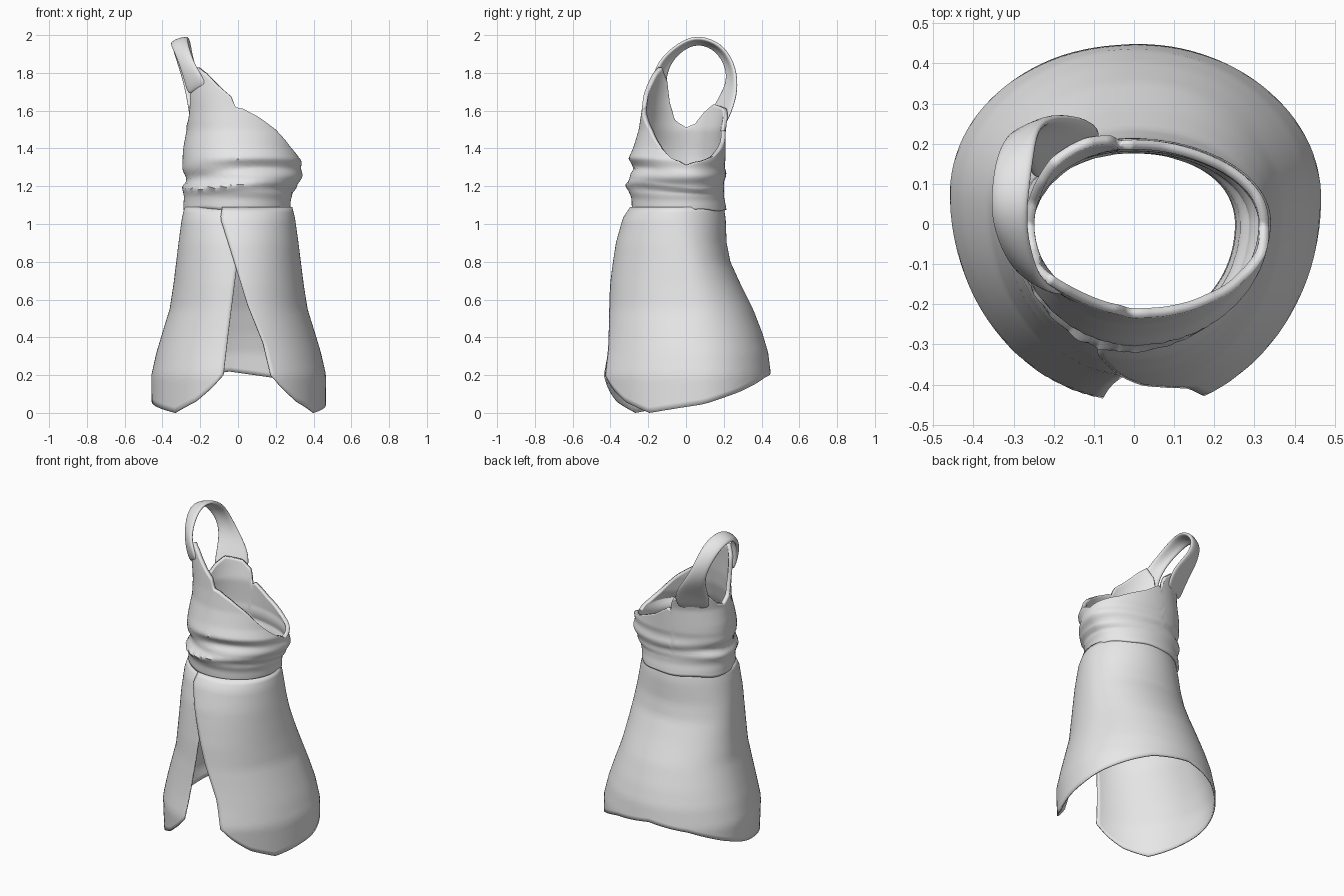
import bpy
from math import sin, cos, asin, radians, pi

cube = bpy.data.objects.get("Cube")
if cube:
    bpy.data.objects.remove(cube)

cloth = bpy.data.materials.new("grey_cloth")
cloth.use_nodes = True
cloth.diffuse_color = (0.8, 0.8, 0.8, 1)
cloth.node_tree.nodes["Principled BSDF"].inputs["Base Color"].default_value = (0.8, 0.8, 0.8, 1)


def lerp(table, x):
    """Read a sorted (position, value) table with straight steps."""
    if x <= table[0][0]:
        return table[0][1]
    for (a, va), (b, vb) in zip(table, table[1:]):
        if x <= b:
            return va + (vb - va) * (x - a) / (b - a)
    return table[-1][1]


def column(table, k):
    return [(row[0], row[k]) for row in table]


def sheet(name, point, cols, rows, thickness, closed=False, subdivide=0):
    """Cloth sheet from point(s, v), with s counter-clockwise and v upward."""
    verts = [point(i / cols, j / rows) for j in range(rows + 1)
             for i in range(cols if closed else cols + 1)]
    n = cols if closed else cols + 1
    faces = [(j * n + i, j * n + (i + 1) % n, (j + 1) * n + (i + 1) % n, (j + 1) * n + i)
             for j in range(rows) for i in range(cols)]
    mesh = bpy.data.meshes.new(name)
    mesh.from_pydata(verts, [], faces)
    mesh.materials.append(cloth)
    obj = bpy.data.objects.new(name, mesh)
    bpy.context.collection.objects.link(obj)
    solid = obj.modifiers.new("thickness", "SOLIDIFY")
    solid.thickness = thickness
    solid.offset = -1
    if subdivide:
        sub = obj.modifiers.new("soften", "SUBSURF")
        sub.levels = sub.render_levels = subdivide
    bpy.ops.object.select_all(action="DESELECT")
    obj.select_set(True)
    bpy.context.view_layer.objects.active = obj
    bpy.ops.object.shade_smooth_by_angle(angle=radians(50))
    return obj


# Skirt: height, half width, front y, back y, centre y
SKIRT = [(0, .46, -.44, .45, .07), (.2, .462, -.455, .45, .07), (.32, .435, -.43, .435, .06),
         (.42, .405, -.415, .405, .05), (.55, .365, -.4, .355, .04), (.68, .345, -.39, .29, .02),
         (.8, .33, -.375, .235, 0), (.9, .318, -.36, .215, -.02), (1.03, .3, -.325, .21, -.04),
         (1.09, .285, -.285, .2, -.04)]
OVER_EDGE = [(.2, .17), (.37, .13), (.57, .05), (.8, -.02), (1.03, -.09), (1.09, -.08)]
UNDER_EDGE = [(.2, -.08), (.45, -.05), (.75, -.01), (1.09, .06)]
HEM = [(0, .22), (.19, .185), (.38, .11), (.55, .05), (.77, .0), (.88, .06), (.95, .13), (1, .2)]


def skirt_point(s, v):
    z = 1.09 - (1 - v) * (1.09 - lerp(HEM, abs(2 * s - 1)))
    edge_z = .2 + .89 * v
    width = lerp(column(SKIRT, 1), edge_z)
    start = asin(lerp(OVER_EDGE, edge_z) / width) - pi / 2
    end = asin(lerp(UNDER_EDGE, edge_z) / width) + 3 * pi / 2
    t = start + (end - start) * s
    rx, front, back, cy = (lerp(column(SKIRT, k), z) for k in (1, 2, 3, 4))
    lift = .012 * max(0, 1 - 3 * s) - .012 * max(0, 3 * s - 2)
    ry = back - cy if sin(t) > 0 else cy - front
    return ((rx + lift) * cos(t), cy + (ry + lift) * sin(t), z)


sheet("wrap_skirt", skirt_point, 96, 36, .008)

# Bodice: height, right x, left x, front y, back y
BODICE = [(1.07, -.29, .275, -.285, .215), (1.13, -.287, .28, -.29, .205), (1.17, -.292, .285, -.3, .195),
          (1.2, -.292, .315, -.325, .205), (1.23, -.275, .325, -.3, .212), (1.28, -.288, .338, -.275, .205),
          (1.34, -.295, .338, -.305, .21), (1.4, -.29, .32, -.28, .21), (1.5, -.272, .31, -.25, .21),
          (1.6, -.275, .3, -.235, .235), (1.7, -.29, .3, -.225, .26), (1.85, -.31, .3, -.205, .27)]
# Neckline and armhole height by angle in degrees
RIM = [(0, 1.31), (20, 1.33), (45, 1.36), (75, 1.43), (94, 1.5), (97, 1.47), (101, 1.56), (115, 1.61),
       (138, 1.63), (152, 1.59), (165, 1.53), (180, 1.51), (196, 1.55), (205, 1.64), (212, 1.76),
       (225, 1.83), (235, 1.8), (252, 1.72), (264, 1.67), (266, 1.62), (275, 1.61), (290, 1.57),
       (310, 1.5), (330, 1.41), (345, 1.35), (353, 1.33), (360, 1.31)]


def bodice_point(s, v):
    t = 2 * pi * s
    bottom = 1.075 + .006 * sin(5 * t) * sin(2 * t)
    z = bottom + v * (lerp(RIM, 360 * s) - bottom)
    # Slanting gather folds around the waist
    level = z + .022 * sin(t * 2 + .6) * max(0, 1 - abs(z - 1.25) / .17)
    right, left, front, back = (lerp(column(BODICE, k), level) for k in (1, 2, 3, 4))
    fade = max(0, 1 - abs(z - 1.23) / .13)
    fold = .008 * fade * sin(2 * pi * (z - 1.15) / .1 + 1.5 * cos(t))
    rx = (left if cos(t) > 0 else -right) + fold
    ry = (back if sin(t) > 0 else -front) + fold
    return (rx * cos(t), ry * sin(t), z)


sheet("draped_bodice", bodice_point, 144, 36, .024, closed=True)

# Shoulder strap: outer and inner edge, from the front over to the back
STRAP = [((-.27, -.11, 1.67), (-.16, -.19, 1.73)), ((-.295, -.12, 1.78), (-.22, -.175, 1.82)),
         ((-.33, -.075, 1.88), (-.25, -.125, 1.9)), ((-.36, 0, 1.945), (-.27, -.02, 1.98)),
         ((-.362, .08, 1.965), (-.265, .07, 2.005)), ((-.35, .17, 1.925), (-.25, .19, 1.965)),
         ((-.32, .225, 1.83), (-.24, .265, 1.86)), ((-.29, .23, 1.73), (-.18, .285, 1.73)),
         ((-.27, .15, 1.61), (-.09, .265, 1.62)), ((-.255, .115, 1.51), (-.085, .21, 1.5))]


def strap_point(s, v):
    outer, inner = STRAP[round(v * (len(STRAP) - 1))]
    bulge = .012 * sin(pi * s)
    return (outer[0] + (inner[0] - outer[0]) * s - bulge,
            outer[1] + (inner[1] - outer[1]) * s,
            outer[2] + (inner[2] - outer[2]) * s + bulge * .5)


sheet("shoulder_strap", strap_point, 3, len(STRAP) - 1, .024, subdivide=2)
